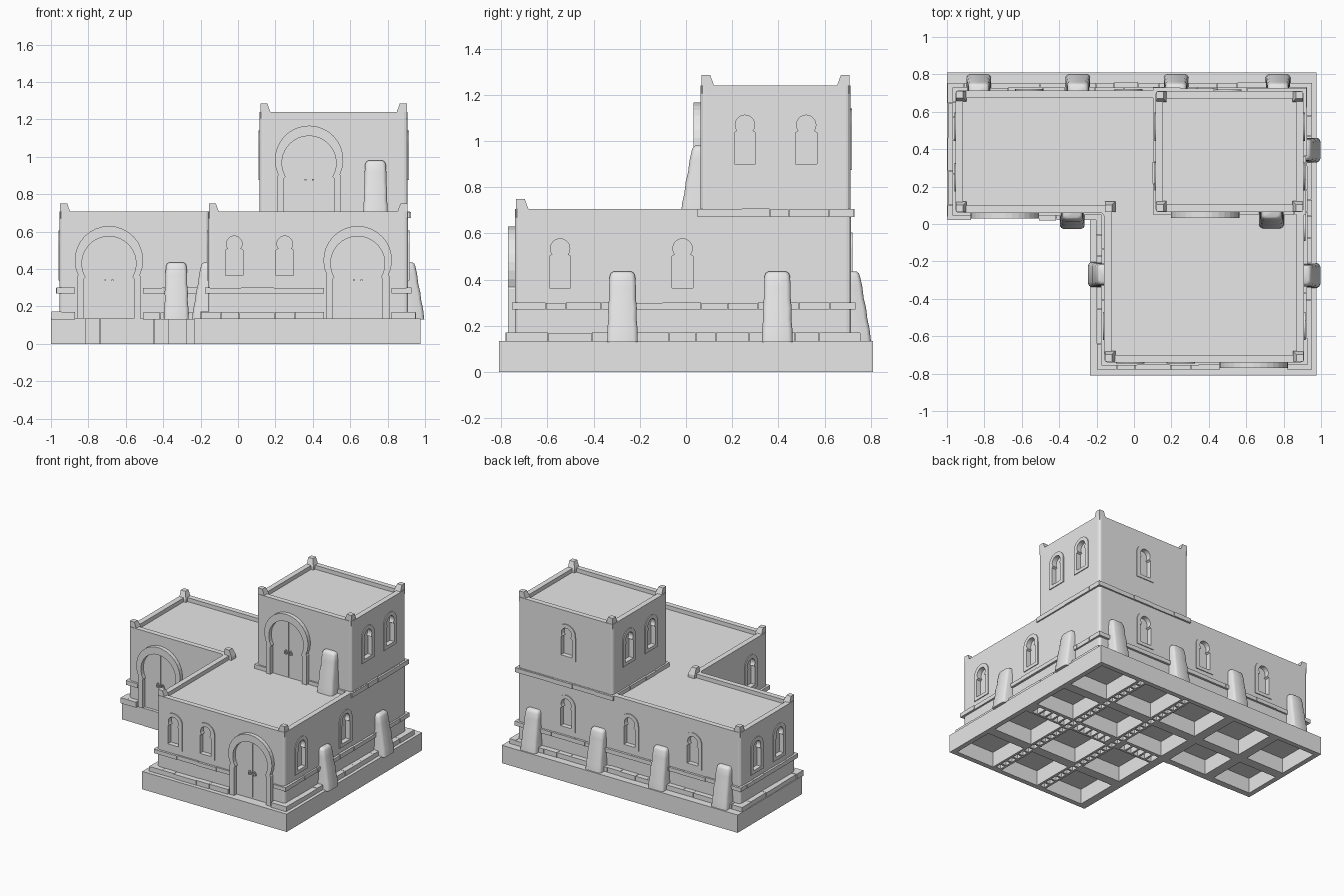
import bpy, bmesh, random
from math import sin, cos, acos, pi, radians
from mathutils import Matrix, Vector

random.seed(4)
if "Cube" in bpy.data.objects:
    bpy.data.objects.remove(bpy.data.objects["Cube"])

stone = bpy.data.materials.new("grey stone")
stone.use_nodes = True
stone.diffuse_color = (0.8, 0.8, 0.8, 1)
stone.node_tree.nodes["Principled BSDF"].inputs["Base Color"].default_value = (0.8, 0.8, 0.8, 1)


def loft(bm, loops, matrix=Matrix(), closed=False):
    """Skin matching loops of points; cap the ends unless closed."""
    rows = [[bm.verts.new(matrix @ Vector(p)) for p in loop] for loop in loops]
    n = len(rows[0])
    pairs = list(zip(rows, rows[1:])) + ([(rows[-1], rows[0])] if closed else [])
    for a, b in pairs:
        for i in range(n):
            bm.faces.new((a[i], a[(i + 1) % n], b[(i + 1) % n], b[i]))
    if not closed:
        bm.faces.new(rows[0])
        bm.faces.new(rows[-1])


def box(bm, x0, x1, y0, y1, z0, z1, matrix=Matrix()):
    corners = [(x0, y0), (x1, y0), (x1, y1), (x0, y1)]
    loft(bm, [[(x, y, z) for x, y in corners] for z in (z0, z1)], matrix)


def slab(bm, outline, z0, z1):
    loft(bm, [[(x, y, z) for x, y in outline] for z in (z0, z1)])


def panel(bm, outline, y0, y1, matrix):
    loft(bm, [[(x, y, z) for x, z in outline] for y in (y0, y1)], matrix)


def finish(bm, name, smooth=False, cutter=None):
    bmesh.ops.recalc_face_normals(bm, faces=bm.faces)
    mesh = bpy.data.meshes.new(name)
    bm.to_mesh(mesh)
    bm.free()
    mesh.materials.append(stone)
    obj = bpy.data.objects.new(name, mesh)
    bpy.context.collection.objects.link(obj)
    if cutter:
        mod = obj.modifiers.new("openings", 'BOOLEAN')
        mod.operation, mod.solver, mod.object = 'DIFFERENCE', 'EXACT', cutter
    if smooth:
        bpy.ops.object.select_all(action='DESELECT')
        obj.select_set(True)
        bpy.context.view_layer.objects.active = obj
        bpy.ops.object.shade_smooth_by_angle(angle=radians(40))
    return obj


def helper(bm, name):
    obj = finish(bm, name)
    obj.hide_render = True
    obj.hide_viewport = True
    return obj


def arch(r, zc, neck, jamb, z0, n=20):
    """Horseshoe outline: straight jambs under a circle that closes past its middle."""
    a = acos(neck / r)
    spring = zc - r * sin(a) - 0.008
    curve = [(r * cos(t), zc + r * sin(t))
             for t in (pi + a - (pi + 2 * a) * i / n for i in range(n + 1))]
    return [(-jamb, z0), (-jamb, spring)] + curve + [(jamb, spring), (jamb, z0)]


# Each wall: facing angle and its offset along the facing axis
WALLS = {"front": (0, -0.74), "right": (90, 0.91), "back": (180, 0.715), "end": (270, -0.955),
         "wing": (0, 0.06), "side": (270, -0.16), "t_front": (0, 0.063),
         "t_right": (90, 0.907), "t_back": (180, 0.712), "t_left": (270, 0.115)}


def on_wall(wall, u, z):
    """Local frame on a wall: x along it, -y outward, z up."""
    angle, off = WALLS[wall]
    spot = (u, off, z) if angle % 180 == 0 else (off, u, z)
    return Matrix.Translation(spot) @ Matrix.Rotation(radians(angle), 4, 'Z')


def frame(bm, outer, inner, depth, matrix, closed):
    loft(bm, [[(a[0], -depth, a[1]), (b[0], -depth, b[1]), (b[0], 0.01, b[1]), (a[0], 0.01, a[1])]
              for a, b in zip(outer, inner)], matrix, closed)


cuts = {"house": bmesh.new(), "tower": bmesh.new()}


def cut_for(wall):
    return cuts["tower" if wall.startswith("t_") else "house"]


# Windows: thin raised surround and a recessed keyhole opening
trim = bmesh.new()
LOW, HIGH = 0.34, 0.875
windows = [("front", -0.02, LOW), ("front", 0.25, LOW), ("right", -0.545, LOW), ("right", -0.015, LOW),
           ("back", 0.5, LOW), ("back", -0.03, LOW), ("back", -0.56, LOW), ("end", 0.25, LOW),
           ("end", 0.52, LOW), ("side", -0.545, LOW), ("t_right", 0.255, HIGH), ("t_right", 0.52, HIGH),
           ("t_left", 0.255, HIGH), ("t_left", 0.52, HIGH), ("t_back", 0.5, HIGH)]
for wall, u, z in windows:
    m = on_wall(wall, u, z)
    hole = arch(0.042, 0.195, 0.033, 0.046, 0.025)
    frame(trim, arch(0.075, 0.19, 0.0749, 0.075, 0), hole, 0.006, m, True)
    panel(cut_for(wall), hole, -0.05, 0.03, m)
finish(trim, "window_surrounds")

# Doors: heavy horseshoe surround, split between the leaves, ring handles
doors, rings = bmesh.new(), bmesh.new()
for wall, u, z in [("front", 0.64, 0.135), ("wing", -0.69, 0.135), ("t_front", 0.38, 0.672)]:
    m = on_wall(wall, u, z)
    frame(doors, arch(0.183, 0.312, 0.165, 0.17, 0), arch(0.145, 0.295, 0.125, 0.133, 0), 0.03, m, False)
    box(cut_for(wall), -0.002, 0.002, -0.05, 0.008, 0.01, 0.43, m)
    for side in (-0.02, 0.02):
        hoop = []
        for i in range(12):
            t = 2 * pi * i / 12
            hoop.append([(side + r * cos(t), y, 0.19 + r * sin(t))
                         for r, y in ((0.014, -0.008), (0.008, -0.008), (0.008, 0.002), (0.014, 0.002))])
        loft(rings, hoop, m, True)
        box(rings, side - 0.005, side + 0.005, -0.012, 0.002, 0.2, 0.21, m)
finish(doors, "door_surrounds")
finish(rings, "door_handles")

# House walls and roof tray, L-shaped
def ell(x0, x1, y0, y1, xi, yi):
    return [(x0, yi), (xi, yi), (xi, y0), (x1, y0), (x1, y1), (x0, y1)]


def walls(name, outline, tray, z0, z1, sink):
    bm = bmesh.new()
    slab(bm, outline, z0, z1)
    upright = [e for e in bm.edges if abs(e.verts[0].co.z - e.verts[1].co.z) > 0.1]
    bmesh.ops.bevel(bm, geom=upright, offset=0.02, segments=3, profile=0.5, affect='EDGES')
    slab(cuts[name], tray, z1 - sink, z1 + 0.1)
    finish(bm, name + "_walls", cutter=helper(cuts[name], name + "_cutter"))


def rect(x0, x1, y0, y1):
    return [(x0, y0), (x1, y0), (x1, y1), (x0, y1)]


walls("house", ell(-0.955, 0.91, -0.74, 0.715, -0.16, 0.06),
      ell(-0.915, 0.87, -0.70, 0.675, -0.12, 0.10), 0.13, 0.707, 0.03)
walls("tower", rect(0.115, 0.907, 0.063, 0.712), rect(0.155, 0.867, 0.103, 0.672), 0.66, 1.24, 0.03)

# Corner horns on the parapets, sloping on their inner faces
horns = bmesh.new()
for x, y, sx, sy, z in [(-0.955, 0.06, 1, 1, 0.7), (-0.955, 0.715, 1, -1, 0.7), (-0.16, 0.06, 1, 1, 0.7),
                        (-0.16, -0.74, 1, 1, 0.7), (0.91, -0.74, -1, 1, 0.7),
                        (0.115, 0.063, 1, 1, 1.235), (0.907, 0.063, -1, 1, 1.235),
                        (0.115, 0.712, 1, -1, 1.235), (0.907, 0.712, -1, -1, 1.235)]:
    loft(horns, [[(x + sx * a, y + sy * b, z + h) for a, b in rect(0.004, w, 0.004, w)]
                 for h, w in ((-0.03, 0.06), (0, 0.06), (0.05, 0.042))])
finish(horns, "parapet_horns")

# Stone courses made of blocks of uneven length
def course(bm, wall, u0, u1, z0, z1, out):
    u = u0
    while u < u1 - 0.001:
        end = u + random.uniform(0.08, 0.2)
        if u1 - end < 0.06:
            end = u1
        half = (end - u) / 2 - 0.001
        box(bm, -half, half, -out - random.uniform(-0.003, 0.003), 0.01, z0,
            z1 - random.uniform(0, 0.004), on_wall(wall, (u + end) / 2, 0))
        u = end


spans = [("front", -0.16, 0.46), ("front", 0.82, 0.91), ("right", -0.74, 0.715), ("back", -0.955, 0.91),
         ("end", 0.06, 0.715), ("wing", -0.955, -0.87), ("wing", -0.51, -0.16), ("side", -0.74, 0.06)]
base, band, ledge = bmesh.new(), bmesh.new(), bmesh.new()
for wall, a, b in spans:
    for bm, z0, z1, out in ((base, 0.13, 0.172, 0.04), (band, 0.27, 0.302, 0.015)):
        lo = a - (out if a in (-0.955, -0.74, 0.06, -0.16) else 0)
        hi = b + (out if b in (0.91, 0.715) else 0)
        course(bm, wall, lo, hi, z0, z1, out)
for wall, a, b in [("t_front", 0.1, 0.205), ("t_front", 0.555, 0.92), ("t_right", 0.05, 0.727),
                   ("t_back", 0.1, 0.922), ("t_left", 0.05, 0.727)]:
    course(ledge, wall, a, b, 0.672, 0.708, 0.015)
finish(base, "base_course")
finish(band, "string_course")
finish(ledge, "tower_ledge")

# Battered buttresses with soft bulging sides
butts = bmesh.new()
for wall, u, z in [("right", -0.275, 0.13), ("right", 0.395, 0.13), ("back", -0.83, 0.13),
                   ("back", -0.3, 0.13), ("back", 0.225, 0.13), ("back", 0.77, 0.13),
                   ("wing", -0.33, 0.13), ("side", -0.27, 0.13), ("t_front", 0.735, 0.675)]:
    loft(butts, [[(-w, 0.02, h), (-w, 0.016 - d, h), (-w + 0.006, 0.006 - d, h), (-w + 0.018, -d, h),
                  (w - 0.018, -d, h), (w - 0.006, 0.006 - d, h), (w, 0.016 - d, h), (w, 0.02, h)]
                 for h, w, d in ((0, 0.066, 0.086), (0.06, 0.065, 0.079), (0.1, 0.061, 0.07),
                                 (0.15, 0.062, 0.064), (0.19, 0.058, 0.054), (0.24, 0.058, 0.048),
                                 (0.285, 0.055, 0.038), (0.298, 0.05, 0.033), (0.305, 0.04, 0.024))],
         on_wall(wall, u, z))
finish(butts, "buttresses", smooth=True)

# Plinth, hollowed from below into cells with ribbed channels between
hollow = bmesh.new()
for col in range(5):
    for row in range(4):
        if row >= 2 or col >= 2:
            x, y = -1 + 0.395 * col, -0.81 + 0.405 * row
            box(hollow, x + 0.037, x + 0.358, max(y + 0.037, 0.085) if row == 2 else y + 0.037,
                y + 0.368, -0.05, 0.115)
for i in range(26):
    y = -0.76 + 0.06 * i
    for x in (0.185, 0.58):
        box(hollow, x - 0.02, x + 0.02, y, y + 0.045, -0.05, 0.06)
for i in range(18):
    x = -0.17 + 0.06 * i
    if min(abs(x + 0.022 - 0.185), abs(x + 0.022 - 0.58)) > 0.05:
        box(hollow, x, x + 0.045, -0.02, 0.06, -0.05, 0.06)
plinth = bmesh.new()
slab(plinth, ell(-1, 0.975, -0.81, 0.81, -0.235, 0.045), 0, 0.135)
finish(plinth, "plinth", cutter=helper(hollow, "plinth_cutter"))

# Facing stones on the front of the left plinth
facing = bmesh.new()
joints = [-1, -0.93, -0.82, -0.74, -0.45, -0.37, -0.28, -0.235]
for a, b in zip(joints, joints[1:]):
    box(facing, a + 0.001, b - 0.001, 0.045 - random.uniform(0.004, 0.012), 0.05, 0, 0.135)
finish(facing, "plinth_facing")
